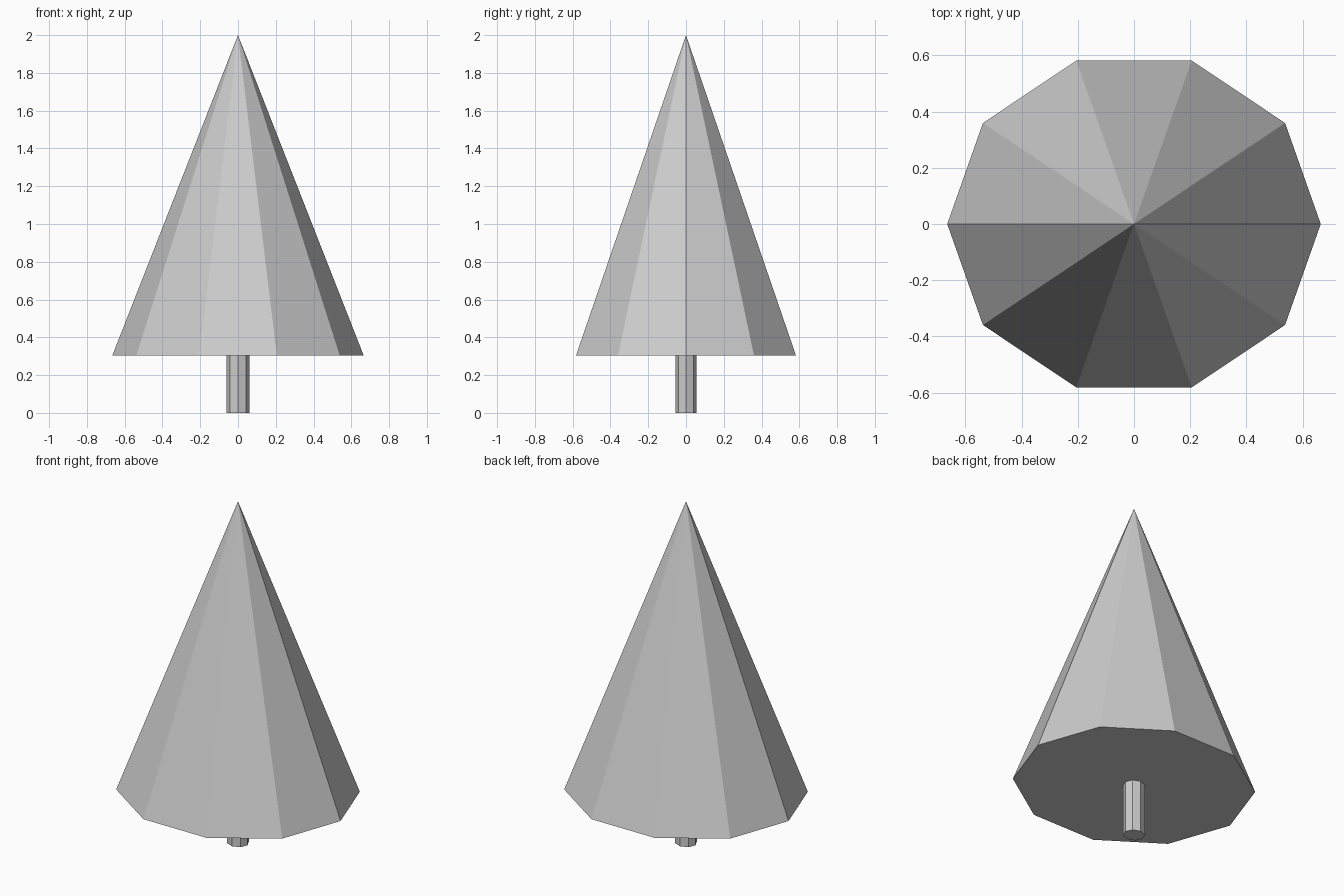
import bpy
from math import pi

DEPTH_RATIO = 0.92  # cross-sections are slightly oval, narrower in y

cube = bpy.data.objects.get("Cube")
if cube:
    bpy.data.objects.remove(cube, do_unlink=True)

# One plain grey for the whole tree
grey = bpy.data.materials.new("light_grey")
grey.use_nodes = True
colour = (0.604, 0.604, 0.604, 1)
grey.diffuse_color = colour
grey.node_tree.nodes["Principled BSDF"].inputs["Base Color"].default_value = colour


def add_part(name, sides, r_bottom, r_top, z_bottom, z_top):
    """Flat-shaded tapered oval prism with corners on the x axis."""
    bpy.ops.mesh.primitive_cone_add(
        vertices=sides, radius1=r_bottom, radius2=r_top,
        depth=z_top - z_bottom, location=(0, 0, (z_bottom + z_top) / 2),
        rotation=(0, 0, pi / 2))
    part = bpy.context.object
    part.name = part.data.name = name
    part.scale.x = DEPTH_RATIO  # local x points along y after the turn
    bpy.ops.object.transform_apply(location=True, rotation=True, scale=True)
    part.data.materials.append(grey)


# Foliage cone, closed underneath, and the thin trunk below it
add_part("foliage", 10, 0.665, 0, 0.305, 2)
add_part("trunk", 8, 0.06, 0.06, 0, 0.305)
